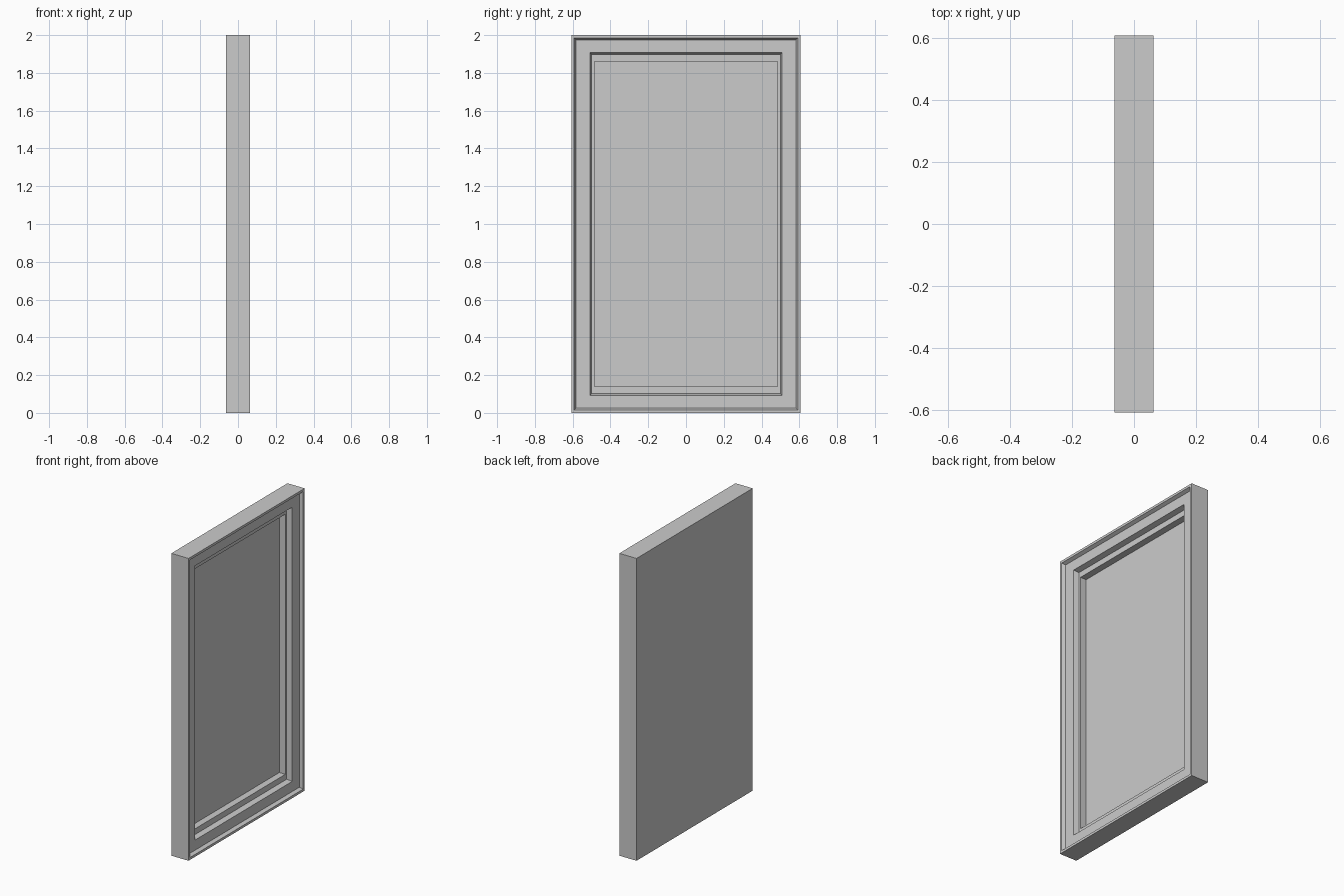
import bpy, bmesh

if "Cube" in bpy.data.objects:
    bpy.data.objects.remove(bpy.data.objects["Cube"])

X, CZ = 0.063, 1.0
# Nested rectangular loops: half width, half height, x position
LOOPS = [
    (0.607, 1.000, -X),        # back edge
    (0.607, 1.000, X),         # front rim outside
    (0.592, 0.984, X),         # front rim inside
    (0.582, 0.974, X - 0.022), # frame face outside
    (0.508, 0.907, X - 0.022), # frame face inside
    (0.499, 0.898, X - 0.056), # ledge outside
    (0.485, 0.860, X - 0.056), # ledge inside
    (0.485, 0.860, X - 0.100), # sunken panel
]


def nested_panel(name, loops):
    bm = bmesh.new()
    rings = [[bm.verts.new((x, sy * w, CZ + sz * h))
              for sy, sz in ((-1, -1), (1, -1), (1, 1), (-1, 1))]
             for w, h, x in loops]
    for a, b in zip(rings, rings[1:]):
        for i in range(4):
            j = (i + 1) % 4
            bm.faces.new((a[i], a[j], b[j], b[i]))
    bm.faces.new(rings[0][::-1])
    bm.faces.new(rings[-1])
    bmesh.ops.recalc_face_normals(bm, faces=bm.faces)
    mesh = bpy.data.meshes.new(name)
    bm.to_mesh(mesh)
    bm.free()
    obj = bpy.data.objects.new(name, mesh)
    bpy.context.collection.objects.link(obj)


# Framed panel with stepped recess
nested_panel("framed_panel", LOOPS)
